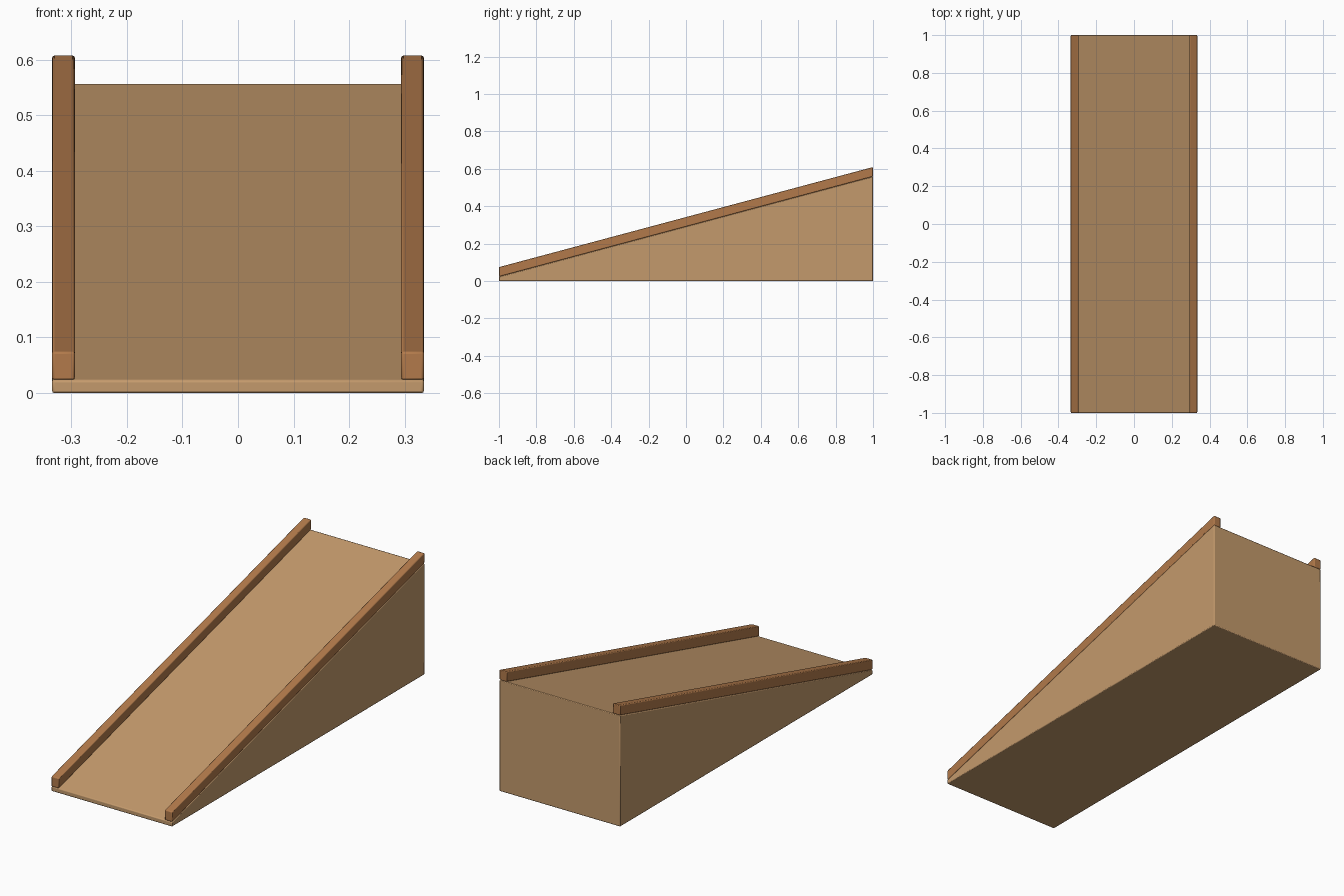
import bpy, bmesh

if "Cube" in bpy.data.objects:
    bpy.data.objects.remove(bpy.data.objects["Cube"])

HALF_W, RAIL_W = 0.335, 0.041     # half width of ramp, width of each side rail
LOW, HIGH, RAIL_H = 0.023, 0.558, 0.051


def material(name, rgb):
    m = bpy.data.materials.new(name)
    m.diffuse_color = (*rgb, 1.0)
    m.use_nodes = True
    m.node_tree.nodes["Principled BSDF"].inputs["Base Color"].default_value = m.diffuse_color
    return m


def extruded_profile(name, profile, x0, x1, mat, bevel):
    """Extrude a (y, z) side profile from x0 to x1 and soften its edges."""
    bm = bmesh.new()
    face = bm.faces.new([bm.verts.new((x0, y, z)) for y, z in profile])
    ext = bmesh.ops.extrude_face_region(bm, geom=[face])
    verts = [g for g in ext["geom"] if isinstance(g, bmesh.types.BMVert)]
    bmesh.ops.translate(bm, verts=verts, vec=(x1 - x0, 0, 0))
    bmesh.ops.recalc_face_normals(bm, faces=bm.faces)
    mesh = bpy.data.meshes.new(name)
    bm.to_mesh(mesh)
    bm.free()
    obj = bpy.data.objects.new(name, mesh)
    bpy.context.collection.objects.link(obj)
    mesh.materials.append(mat)
    mod = obj.modifiers.new("soft_edges", "BEVEL")
    mod.width, mod.segments, mod.limit_method = bevel, 2, "ANGLE"
    mod.angle_limit = 0.1
    bpy.ops.object.select_all(action="DESELECT")
    obj.select_set(True)
    bpy.context.view_layer.objects.active = obj
    bpy.ops.object.shade_smooth_by_angle()
    return obj


light_wood = material("light_wood", (0.552, 0.323, 0.150))
brown_wood = material("brown_wood", (0.445, 0.195, 0.070))

# Solid wedge body with a blunt front lip
extruded_profile("ramp_body", [(-1, 0), (1, 0), (1, HIGH), (-1, LOW)],
                 -HALF_W, HALF_W, light_wood, 0.004)

# Side rails lying along both edges of the deck
rail = [(-1, LOW), (1, HIGH), (1, HIGH + RAIL_H), (-1, LOW + RAIL_H)]
for side, x0 in (("left", -HALF_W), ("right", HALF_W - RAIL_W)):
    extruded_profile(side + "_rail", rail, x0, x0 + RAIL_W, brown_wood, 0.004)
